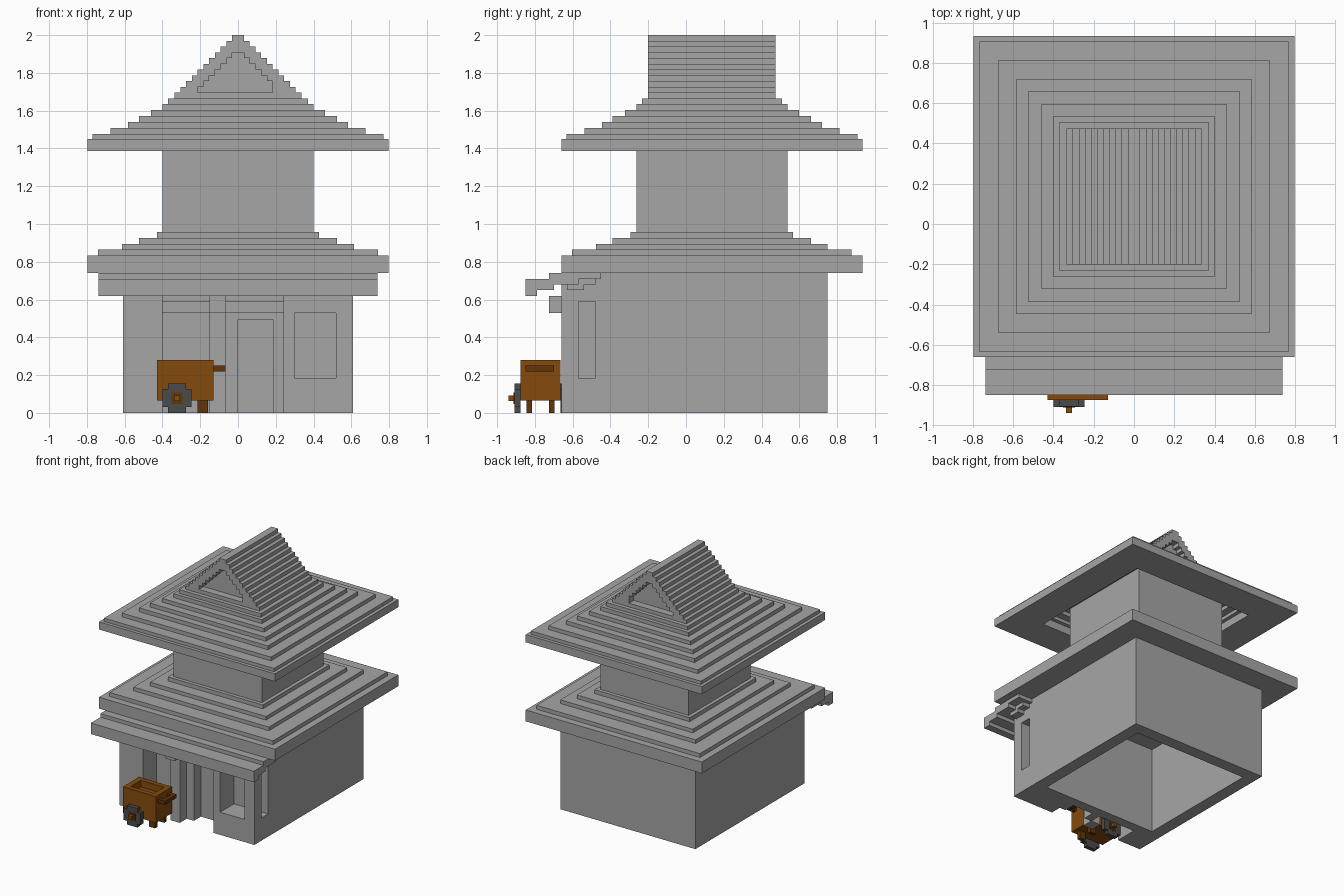
import bpy, bmesh

if "Cube" in bpy.data.objects:
    bpy.data.objects.remove(bpy.data.objects["Cube"])


def material(name, rgb):
    m = bpy.data.materials.new(name)
    m.use_nodes = True
    m.diffuse_color = (*rgb, 1)
    bsdf = next(n for n in m.node_tree.nodes if n.type == 'BSDF_PRINCIPLED')
    bsdf.inputs["Base Color"].default_value = (*rgb, 1)
    return m


STONE = material("stone_grey", (0.38, 0.38, 0.38))
WOOD = material("brown_wood", (0.235, 0.07, 0.004))
DARK = material("dark_wood", (0.12, 0.035, 0.003))
IRON = material("dark_grey", (0.07, 0.07, 0.07))


def finish(name, bm, mat):
    bmesh.ops.recalc_face_normals(bm, faces=bm.faces)
    me = bpy.data.meshes.new(name)
    bm.to_mesh(me)
    bm.free()
    me.materials.append(mat)
    ob = bpy.data.objects.new(name, me)
    bpy.context.collection.objects.link(ob)
    return ob


def boxes(name, items, mat=STONE):
    """One object from boxes given as (x0, x1, y0, y1, z0, z1)."""
    bm = bmesh.new()
    for x0, x1, y0, y1, z0, z1 in items:
        for v in bmesh.ops.create_cube(bm, size=1)["verts"]:
            v.co = (x1 if v.co.x > 0 else x0,
                    y1 if v.co.y > 0 else y0,
                    z1 if v.co.z > 0 else z0)
    return finish(name, bm, mat)


CY = 0.137   # depth centre shared by roofs and upper storey


def layer(name, half, z0, z1, hole=0):
    """Square roof layer, optionally a frame around a square hole."""
    if not hole:
        return boxes(name, [(-half, half, CY - half, CY + half, z0, z1)])
    return boxes(name, [(-half, half, CY - half, CY - hole, z0, z1),
                        (-half, half, CY + hole, CY + half, z0, z1),
                        (-half, -hole, CY - hole, CY + hole, z0, z1),
                        (hole, half, CY - hole, CY + hole, z0, z1)])


# Ground storey: hollow shell, open underneath
boxes("house_walls", [
    (-.61, .61, .65, .75, 0, .74),
    (-.61, -.51, -.48, .65, 0, .74),
    (.51, .61, -.48, .65, 0, .74),
    (-.51, .51, -.48, -.40, 0, .74),
    (-.51, .51, -.40, .65, .70, .74)])
boxes("porch_left_pier", [(-.61, -.40, -.66, -.48, 0, .62)])
boxes("porch_header", [(-.61, .61, -.66, -.48, .62, .74),
                       (-.40, .24, -.64, -.48, .59, .62),
                       (-.40, .24, -.60, -.48, .53, .59)])
boxes("porch_post", [(-.15, -.065, -.66, -.57, 0, .62)])
boxes("post_bracket", [(-.15, -.065, -.725, -.66, .53, .62)])
boxes("door_wall", [(-.065, 0, -.57, -.48, 0, .53),
                    (.185, .24, -.57, -.48, 0, .53),
                    (0, .185, -.57, -.48, .495, .53)])

# Corner bay with front and side window openings
boxes("window_bay", [(.24, .61, -.66, -.48, 0, .185),
                     (.24, .30, -.66, -.48, .185, .62),
                     (.52, .61, -.66, -.57, .185, .62),
                     (.30, .52, -.66, -.57, .53, .62),
                     (.30, .61, -.57, -.48, .59, .62)])

# Stepped front awning, extruded along x
profile = [(-.85, .62), (-.79, .62), (-.79, .65), (-.70, .65), (-.70, .68),
           (-.57, .68), (-.57, .71), (-.45, .71), (-.45, .74),
           (-.725, .74), (-.725, .71), (-.85, .71)]
bm = bmesh.new()
face = bm.faces.new([bm.verts.new((-.738, y, z)) for y, z in profile])
ext = bmesh.ops.extrude_face_region(bm, geom=[face])["geom"]
bmesh.ops.translate(bm, vec=(1.476, 0, 0),
                    verts=[e for e in ext if isinstance(e, bmesh.types.BMVert)])
finish("awning", bm, STONE)
for side, a, b in (("left", .61, .67), ("right", -.67, -.61)):
    boxes("awning_corner_" + side, [(a, b, -.63, -.54, .65, .71),
                                    (a, b, -.54, -.48, .68, .71)])

# Lower roof
z = .74
for i, (half, top) in enumerate([(.797, .833), (.74, .865), (.613, .895),
                                 (.525, .925), (.43, .957)]):
    layer(f"lower_roof_layer_{i + 1}", half, z, top)
    z = top

# Upper storey
layer("upper_storey", .40, .95, 1.51)

# Upper roof, stepped and hollow beneath
z = 1.387
for i, (half, top, hole) in enumerate([
        (.797, 1.45, .54), (.77, 1.477, .51), (.675, 1.508, .45),
        (.583, 1.54, 0), (.525, 1.572, 0), (.46, 1.603, 0),
        (.40, 1.635, 0), (.37, 1.665, 0)]):
    layer(f"upper_roof_layer_{i + 1}", half, z, top, hole)
    z = top

# Stepped gable with a recessed triangle at each end
S = .335 / 11
Y0, Y1, RECESS = -.20, .475, .06
rows = []
for k in range(11):
    w = .335 - k * S
    z0, z1 = 1.665 + k * S, 1.665 + (k + 1) * S
    if 1 <= k <= 7:
        left = w - 3 * S
        right = left - S if k == 1 else left
        rows.append((-w, w, Y0 + RECESS, Y1 - RECESS, z0, z1))
        for a, b in ((Y0, Y0 + RECESS), (Y1 - RECESS, Y1)):
            rows += [(-w, -left, a, b, z0, z1), (right, w, a, b, z0, z1)]
    else:
        rows.append((-w, w, Y0, Y1, z0, z1))
boxes("gable_roof", rows)

# Cart: open-topped box, legs and handle
boxes("cart_body", [(-.43, -.13, -.875, -.665, .065, .225),
                    (-.43, -.13, -.875, -.835, .225, .28),
                    (-.43, -.13, -.705, -.665, .225, .28),
                    (-.43, -.385, -.835, -.705, .225, .28),
                    (-.175, -.13, -.835, -.705, .225, .28)], WOOD)
boxes("cart_legs", [(-.215, -.16, y, y + .03, 0, .065)
                    for y in (-.845, -.725)], DARK)
boxes("cart_handle", [(-.13, -.095, -.85, -.82, .22, .25),
                      (-.13, -.095, -.73, -.70, .22, .25),
                      (-.095, -.065, -.85, -.70, .22, .25)], DARK)

# Wheels on both sides, mirrored about the cart's middle
WX, WZ = -.323, .078
for side, y, d in (("front", -.875, -1), ("back", -.665, 1)):
    def plate(hx, hz, a, b):
        lo, hi = sorted((y + d * a, y + d * b))
        return (WX - hx, WX + hx, lo, hi, WZ - hz, WZ + hz)
    boxes(f"{side}_wheel", [plate(.078, .048, 0, .033),
                            plate(.047, .078, 0, .0329)], IRON)
    boxes(f"{side}_wheel_plate", [plate(.03, .03, .03, .037)], DARK)
    boxes(f"{side}_axle_hub", [plate(.015, .015, .03, .065)], WOOD)
